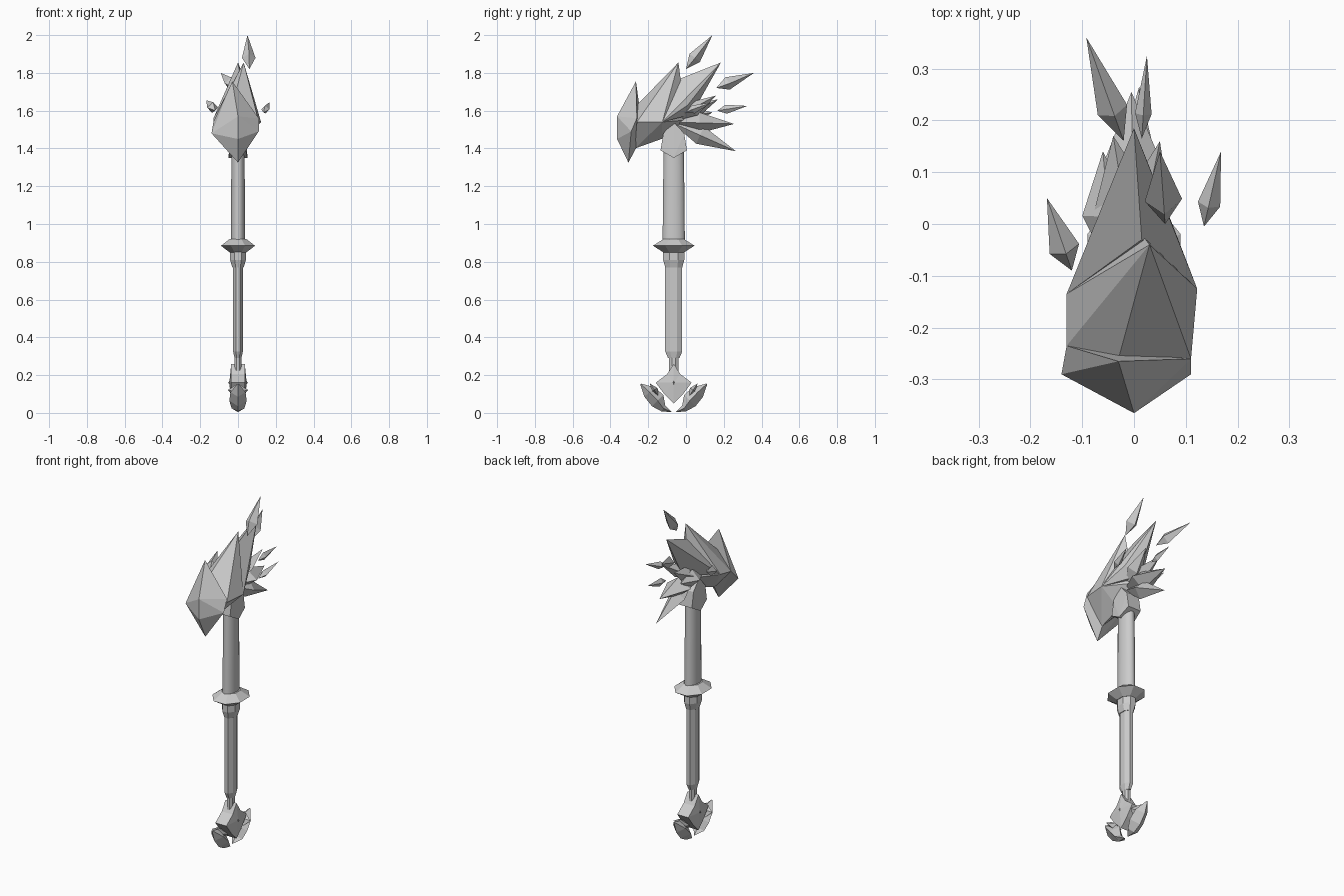
import bpy
import bmesh
from math import cos, sin, pi
from mathutils import Vector

default_cube = bpy.data.objects.get("Cube")
if default_cube:
    bpy.data.objects.remove(default_cube, do_unlink=True)

SHAFT_Y = -0.065

stone = bpy.data.materials.new("grey stone")
stone.use_nodes = True
stone_colour = (0.6, 0.6, 0.6, 1)
stone.diffuse_color = stone_colour
stone.node_tree.nodes["Principled BSDF"].inputs["Base Color"].default_value = stone_colour


def finish(name, bm):
    """Turn a bmesh into a named object with the stone material."""
    bmesh.ops.recalc_face_normals(bm, faces=bm.faces[:])
    mesh = bpy.data.meshes.new(name)
    bm.to_mesh(mesh)
    bm.free()
    mesh.materials.append(stone)
    obj = bpy.data.objects.new(name, mesh)
    bpy.context.collection.objects.link(obj)
    return obj


def loft(name, rings):
    """Skin a sequence of equal point rings and cap both ends."""
    bm = bmesh.new()
    loops = [[bm.verts.new(point) for point in ring] for ring in rings]
    count = len(loops[0])
    for lower, upper in zip(loops, loops[1:]):
        for i in range(count):
            j = (i + 1) % count
            bm.faces.new((lower[i], lower[j], upper[j], upper[i]))
    bm.faces.new(loops[0][::-1])
    bm.faces.new(loops[-1])
    return finish(name, bm)


def oval_column(name, profile, sides=8):
    """Profile rows are height, half width in x, half depth in y."""
    rings = []
    for z, half_x, half_y in profile:
        ring = []
        for i in range(sides):
            angle = (i + 0.5) * 2 * pi / sides
            grow = 1 / cos(pi / sides)
            ring.append((half_x * grow * cos(angle),
                         SHAFT_Y + half_y * grow * sin(angle), z))
        rings.append(ring)
    return loft(name, rings)


def hull(name, points):
    """Faceted rock made as the convex hull of a few corners."""
    bm = bmesh.new()
    for point in points:
        bm.verts.new(point)
    result = bmesh.ops.convex_hull(bm, input=bm.verts[:])
    unused = set(result["geom_interior"]) | set(result["geom_unused"])
    loose = [v for v in unused if isinstance(v, bmesh.types.BMVert) and v.is_valid]
    bmesh.ops.delete(bm, geom=loose, context="VERTS")
    return finish(name, bm)


def shard(name, tail, tip, width, height, belly=0.35):
    """Four-sided crystal from tail to tip, widest at the belly."""
    tail, tip = Vector(tail), Vector(tip)
    axis = (tip - tail).normalized()
    side = axis.cross(Vector((0, 0, 1))).normalized()
    up = side.cross(axis)
    middle = tail.lerp(tip, belly)
    return hull(name, [tail, tip, middle + side * width, middle - side * width,
                       middle + up * height, middle - up * height])


# Shaft, from the pommel neck to the head
oval_column("neck", [(0.2, 0.018, 0.025), (0.31, 0.018, 0.025)])
oval_column("lower_grip", [(0.29, 0.018, 0.03), (0.325, 0.026, 0.045),
                           (0.78, 0.026, 0.045)])
oval_column("lower_collar", [(0.77, 0.03, 0.045), (0.81, 0.042, 0.056),
                             (0.87, 0.042, 0.056)])
oval_column("guard_ring", [(0.85, 0.045, 0.055), (0.885, 0.09, 0.11),
                           (0.92, 0.045, 0.055)])
upper_shaft = oval_column("upper_shaft", [(0.9, 0.037, 0.059), (1.2, 0.036, 0.056),
                                          (1.48, 0.034, 0.052)], sides=16)
for face in upper_shaft.data.polygons:
    face.use_smooth = len(face.vertices) == 4

# Pointed socket that holds the head
socket = []
for side in (-1, 1):
    socket += [(side * 0.05, SHAFT_Y, 1.35), (side * 0.04, SHAFT_Y, 1.54)]
    for depth in (-1, 1):
        socket += [(side * 0.042, SHAFT_Y + depth * 0.07, 1.39),
                   (side * 0.042, SHAFT_Y + depth * 0.055, 1.48)]
hull("head_socket", socket)

# Pommel: a concave star with raised centres
half_star = [(0, 0.26), (0.035, 0.205), (0.095, 0.16), (0.05, 0.1), (0, 0.05)]
outline = half_star + [(-u, z) for u, z in half_star[-2:0:-1]]
bm = bmesh.new()
rims = [[bm.verts.new((x, SHAFT_Y + u, z)) for u, z in outline]
        for x in (-0.036, 0.036)]
peaks = [bm.verts.new((x, SHAFT_Y, 0.16)) for x in (-0.046, 0.046)]
for i in range(len(outline)):
    j = (i + 1) % len(outline)
    bm.faces.new((rims[0][i], rims[0][j], rims[1][j], rims[1][i]))
    for rim, peak in zip(rims, peaks):
        bm.faces.new((rim[i], rim[j], peak))
finish("pommel_star", bm)
hull("pommel_gem", [(-0.052, SHAFT_Y, 0.16), (0.052, SHAFT_Y, 0.16),
                    (0, SHAFT_Y, 0.23), (0, SHAFT_Y, 0.09),
                    (0, SHAFT_Y - 0.03, 0.16), (0, SHAFT_Y + 0.03, 0.16)])

# Curled claws either side of the pommel: outer edge, inner edge, half width
claw = [((0.012, 0.004), (0.014, 0.008), 0.003),
        ((0.065, 0.008), (0.045, 0.04), 0.034),
        ((0.115, 0.035), (0.055, 0.095), 0.046),
        ((0.155, 0.085), (0.1, 0.135), 0.04),
        ((0.177, 0.15), (0.172, 0.155), 0.004)]
for label, side in (("front_claw", -1), ("back_claw", 1)):
    rings = []
    for (u, z), (v, w), half in claw:
        middle_y, middle_z = SHAFT_Y + side * (u + v) / 2, (z + w) / 2
        rings.append([(0, SHAFT_Y + side * u, z), (half, middle_y, middle_z),
                      (0, SHAFT_Y + side * v, w), (-half, middle_y, middle_z)])
    loft(label, rings)
    shard(label + "_spur", (0, SHAFT_Y + side * 0.07, 0.07),
          (0, SHAFT_Y + side * 0.125, 0.155), 0.055, 0.02, 0.6)

# Hammer head: front plate, body and the long swept crest
hull("striking_plate", [(0, -0.365, 1.57), (0, -0.365, 1.45), (0, -0.305, 1.325),
                        (-0.14, -0.29, 1.48), (0.11, -0.29, 1.49),
                        (-0.03, -0.265, 1.755), (-0.13, -0.235, 1.54),
                        (0.11, -0.26, 1.56), (0, -0.265, 1.4)])
hull("head_body", [(-0.03, -0.26, 1.63), (-0.13, -0.235, 1.54), (0.11, -0.26, 1.54),
                   (0, -0.27, 1.4), (-0.13, -0.135, 1.56), (0.122, -0.125, 1.54),
                   (0.03, -0.04, 1.855), (0, -0.13, 1.45), (0, 0, 1.55)])
hull("swept_crest", [(0, 0.185, 1.855), (-0.13, -0.135, 1.56), (0.122, -0.125, 1.54),
                     (0.015, -0.03, 1.77), (0, 0.03, 1.58), (0.07, 0.01, 1.63)])

# Spikes fanning out behind the head
root = (0, -0.08, 1.54)
shard("upper_left_spike", root, (0.05, 0.16, 1.68), 0.045, 0.04, 0.5)
shard("upper_right_spike", root, (-0.04, 0.17, 1.66), 0.06, 0.045, 0.45)
shard("middle_spike", root, (-0.005, 0.255, 1.53), 0.075, 0.055, 0.45)
shard("lower_spike", root, (0.01, 0.265, 1.385), 0.05, 0.05, 0.45)
shard("side_spike", (-0.04, -0.1, 1.56), (-0.06, 0.14, 1.59), 0.05, 0.05, 0.5)

# Loose fragments drifting off the head
shard("top_fragment", (0.06, 0, 1.82), (0.05, 0.14, 2), 0.036, 0.035, 0.33)
shard("rear_fragment", (-0.02, 0.16, 1.72), (-0.092, 0.36, 1.8), 0.03, 0.035, 0.3)
shard("low_rear_fragment", (0.015, 0.165, 1.6), (0.025, 0.325, 1.625), 0.016, 0.024, 0.3)
shard("left_fragment", (0.135, -0.005, 1.59), (0.168, 0.14, 1.645), 0.022, 0.022, 0.3)
shard("right_fragment", (-0.12, -0.09, 1.6), (-0.168, 0.05, 1.655), 0.03, 0.03, 0.3)
